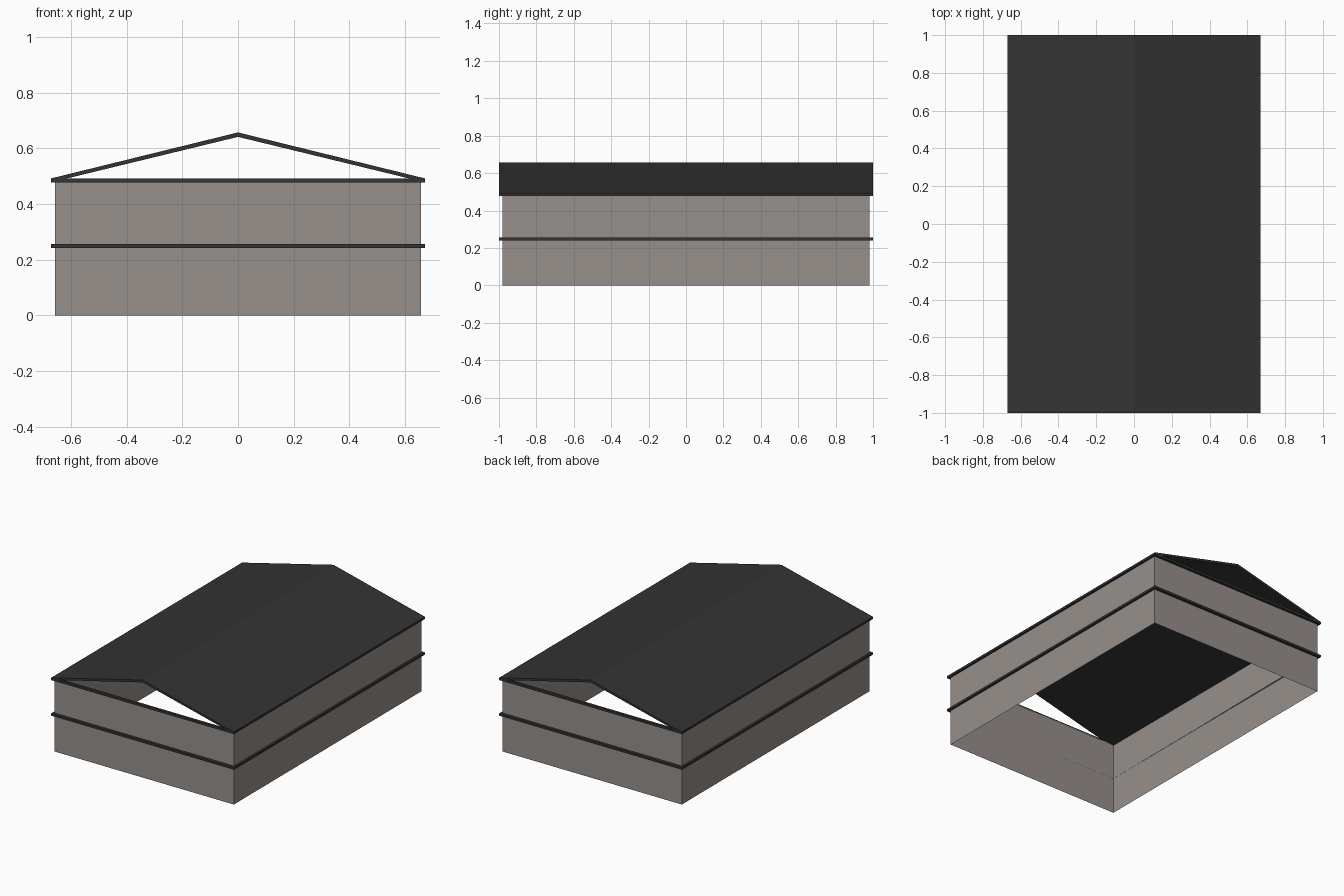
import bpy
import bmesh

if "Cube" in bpy.data.objects:
    bpy.data.objects.remove(bpy.data.objects["Cube"])


def material(name, rgb):
    m = bpy.data.materials.new(name)
    m.diffuse_color = (*rgb, 1)
    m.use_nodes = True
    m.node_tree.nodes["Principled BSDF"].inputs["Base Color"].default_value = m.diffuse_color
    return m


WALL = material("warm grey wall", (0.31, 0.28, 0.26))
DARK = material("charcoal trim", (0.033, 0.033, 0.033))
WX, WY = 0.657, 0.982   # wall half sizes
TX, TY = 0.671, 1.0     # trim and roof half sizes


def finish(name, bm, mat):
    mesh = bpy.data.meshes.new(name)
    bm.to_mesh(mesh)
    bm.free()
    mesh.materials.append(mat)
    obj = bpy.data.objects.new(name, mesh)
    bpy.context.collection.objects.link(obj)
    return obj


def loop(bm, x, y, z):
    return [bm.verts.new((sx * x, sy * y, z))
            for sx, sy in ((-1, -1), (1, -1), (1, 1), (-1, 1))]


def bridge(bm, a, b):
    n = len(a)
    for i in range(n):
        j = (i + 1) % n
        bm.faces.new((a[i], a[j], b[j], b[i]))


def band(name, z0, z1):
    # Rectangular ring hugging the outside of the walls
    bm = bmesh.new()
    rings = [loop(bm, TX, TY, z0), loop(bm, TX, TY, z1),
             loop(bm, WX, WY, z1), loop(bm, WX, WY, z0)]
    for i in range(4):
        bridge(bm, rings[i], rings[(i + 1) % 4])
    return finish(name, bm, DARK)


# Open wall shell, without floor or ceiling
bm = bmesh.new()
bridge(bm, loop(bm, WX, WY, 0), loop(bm, WX, WY, 0.485))
finish("walls", bm, WALL)

# Trim bands at mid height and at the eaves
band("middle_band", 0.241, 0.256)
band("eaves_band", 0.477, 0.492)

# Gable roof: chevron profile extruded front to back, ends left open
profile = [(-TX, 0.478), (0, 0.641), (TX, 0.478),
           (TX, 0.492), (0, 0.657), (-TX, 0.492)]
bm = bmesh.new()
front = [bm.verts.new((x, -TY, z)) for x, z in profile]
back = [bm.verts.new((x, TY, z)) for x, z in profile]
bridge(bm, front, back)
for ring in (front, back):
    bm.faces.new((ring[0], ring[1], ring[4], ring[5]))
    bm.faces.new((ring[1], ring[2], ring[3], ring[4]))
bmesh.ops.recalc_face_normals(bm, faces=bm.faces)
finish("gable_roof", bm, DARK)
